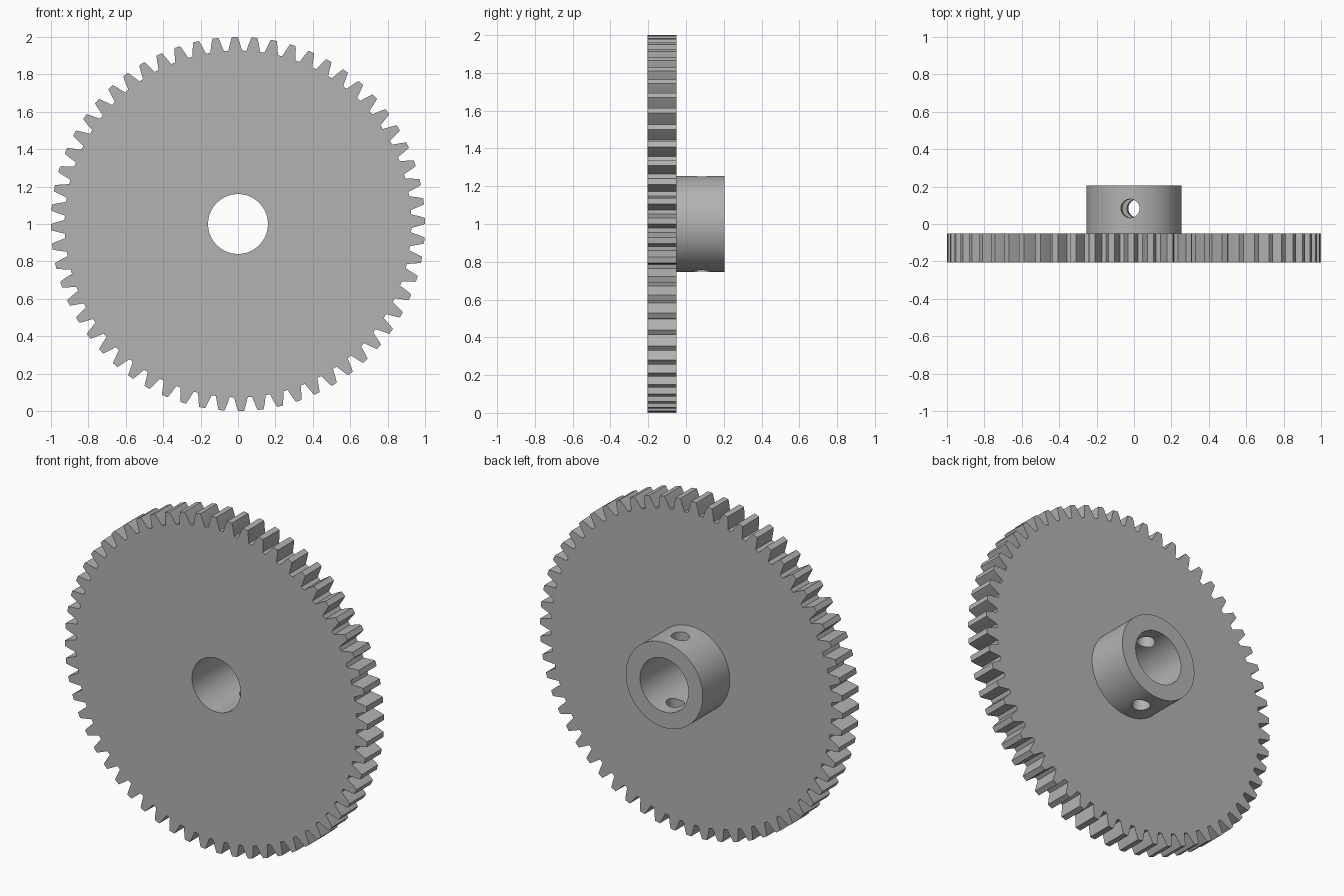
import bpy, bmesh, math
from mathutils import Matrix, Vector

cube = bpy.data.objects.get("Cube")
if cube:
    bpy.data.objects.remove(cube, do_unlink=True)

TEETH = 60
PHASE = math.radians(-0.95)
BORE_R, HUB_R = 0.16, 0.254
FRONT, STEP, BACK = -0.205, -0.05, 0.205

steel = bpy.data.materials.new("steel_grey")
steel.use_nodes = True
GREY = (0.45, 0.45, 0.45, 1)
steel.diffuse_color = GREY
steel.node_tree.nodes["Principled BSDF"].inputs["Base Color"].default_value = GREY


def circle(radius, count=96):
    return [(radius * math.sin(math.tau * i / count), radius * math.cos(math.tau * i / count))
            for i in range(count)]


def prism(name, outline, y0, y1):
    """Extrude an x/z outline from y0 to y1, centred on the axle."""
    bm = bmesh.new()
    face = bm.faces.new([bm.verts.new((x, y0, z + 1)) for x, z in outline])
    out = bmesh.ops.extrude_face_region(bm, geom=[face])["geom"]
    verts = [v for v in out if isinstance(v, bmesh.types.BMVert)]
    bmesh.ops.translate(bm, vec=(0, y1 - y0, 0), verts=verts)
    bmesh.ops.recalc_face_normals(bm, faces=bm.faces)
    mesh = bpy.data.meshes.new(name)
    bm.to_mesh(mesh)
    bm.free()
    obj = bpy.data.objects.new(name, mesh)
    bpy.context.collection.objects.link(obj)
    mesh.materials.append(steel)
    return obj


def finish(obj, cutters):
    """Cut the holes, apply them and smooth the round walls."""
    for cutter in cutters:
        mod = obj.modifiers.new("hole", "BOOLEAN")
        mod.operation, mod.solver, mod.object = "DIFFERENCE", "EXACT", cutter
    bpy.ops.object.select_all(action="DESELECT")
    obj.select_set(True)
    bpy.context.view_layer.objects.active = obj
    for mod in list(obj.modifiers):
        bpy.ops.object.modifier_apply(modifier=mod.name)
    bpy.ops.object.shade_smooth_by_angle(angle=math.radians(15))


# Tooth flank: radius and half width, from root to tip
flank = [(0.927, 0.037), (0.945, 0.032), (0.968, 0.026), (0.985, 0.021), (1.0, 0.016)]
tooth = [(r, -w) for r, w in flank] + [(r, w) for r, w in reversed(flank)]
outline = []
for i in range(TEETH):
    for r, w in tooth:
        a = PHASE + math.tau * i / TEETH + w / r
        outline.append((r * math.sin(a), r * math.cos(a)))

gear = prism("gear_wheel", outline, FRONT, STEP)
hub = prism("hub", circle(HUB_R), STEP, BACK)

# Axle bore and the slightly tilted cross hole
bore = prism("bore_cutter", circle(BORE_R), -0.5, 0.5)
pin = prism("pin_hole_cutter", circle(0.05, 40), -0.5, 0.5)
pin.data.transform(Matrix.Translation((0, 0.083, 1))
                   @ Matrix.Rotation(math.radians(-4.6), 4, "Y")
                   @ Matrix.Rotation(math.radians(90), 4, "X")
                   @ Matrix.Translation((0, 0, -1)))

finish(gear, [bore])
finish(hub, [bore, pin])
for cutter in (bore, pin):
    cutter.hide_render = True
    cutter.hide_set(True)
